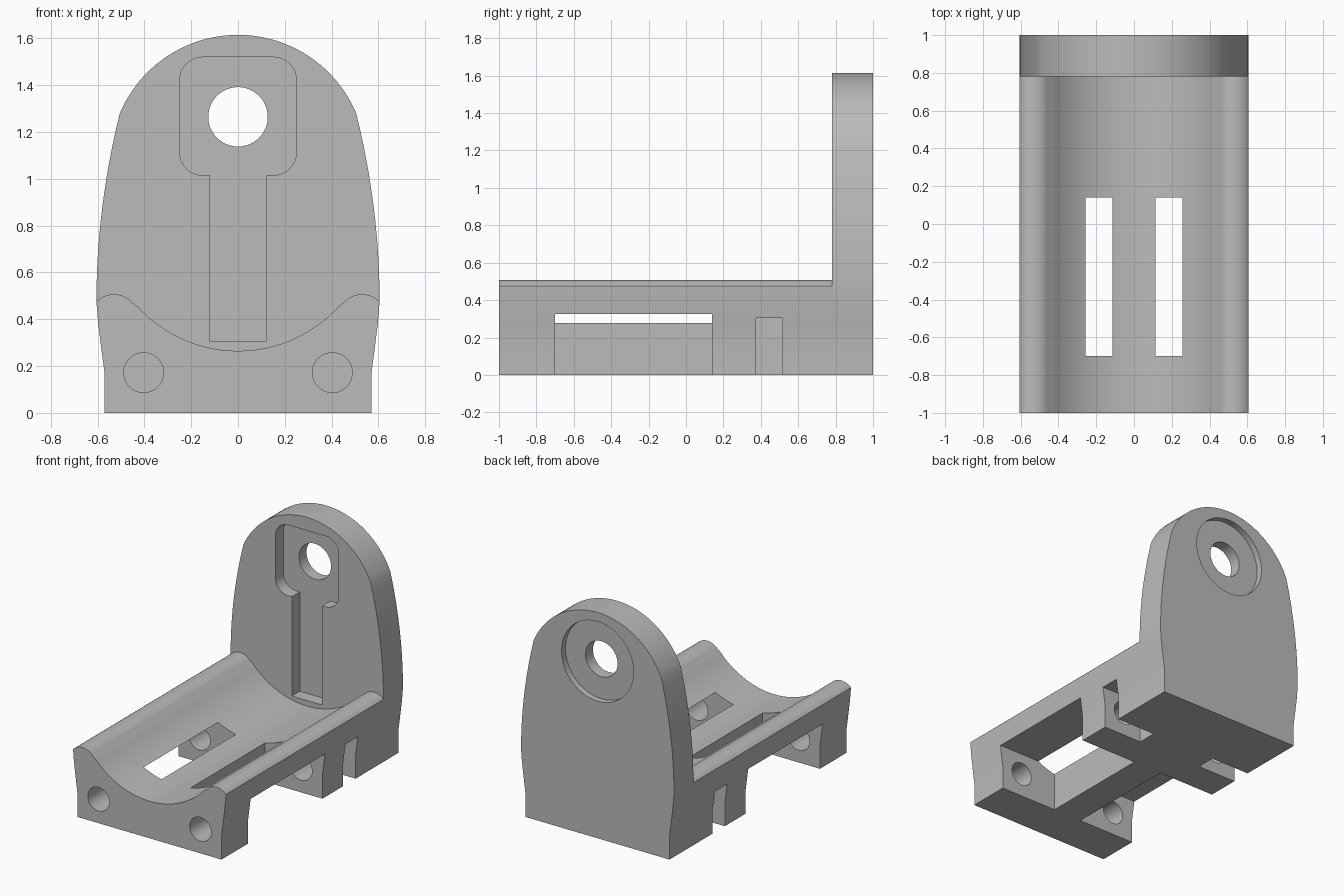
import bpy, bmesh
from math import sin, cos, pi, radians, atan2

if "Cube" in bpy.data.objects:
    bpy.data.objects.remove(bpy.data.objects["Cube"], do_unlink=True)

GREY = (0.5, 0.5, 0.5, 1)
mat = bpy.data.materials.new("plain grey")
mat.use_nodes = True
mat.diffuse_color = GREY
mat.node_tree.nodes["Principled BSDF"].inputs["Base Color"].default_value = GREY


def arc(cx, cz, r, start, end, n):
    """Points on an arc in the xz plane, angles in radians."""
    angles = [start + (end - start) * i / n for i in range(n + 1)]
    return [(cx + r * cos(a), cz + r * sin(a)) for a in angles]


def mirrored(right):
    """Close a right-hand outline, listed from bottom to top, with its mirror."""
    left = [(-x, z) for x, z in reversed(right) if x > 0.001]
    return right + left


def extrude(name, outline, y0, y1):
    """Solid with an xz outline, running from y0 to y1."""
    bm = bmesh.new()
    face = bm.faces.new([bm.verts.new((x, y0, z)) for x, z in outline])
    grown = bmesh.ops.extrude_face_region(bm, geom=[face])["geom"]
    verts = [v for v in grown if isinstance(v, bmesh.types.BMVert)]
    bmesh.ops.translate(bm, verts=verts, vec=(0, y1 - y0, 0))
    bmesh.ops.recalc_face_normals(bm, faces=bm.faces)
    mesh = bpy.data.meshes.new(name)
    bm.to_mesh(mesh)
    bm.free()
    mesh.materials.append(mat)
    obj = bpy.data.objects.new(name, mesh)
    bpy.context.collection.objects.link(obj)
    return obj


def box(x0, x1, z0, z1):
    return [(x0, z0), (x1, z0), (x1, z1), (x0, z1)]


def circle(x, z, r):
    return arc(x, z, r, 0, 2 * pi, 48)[:-1]


def finish(obj, cutters):
    """Cut the listed (outline, y0, y1) pockets out, then smooth the curves."""
    bpy.context.view_layer.objects.active = obj
    for outline, y0, y1 in cutters:
        cutter = extrude("cutter", outline, y0, y1)
        cutter.hide_render = True
        mod = obj.modifiers.new("cut", "BOOLEAN")
        mod.operation = "DIFFERENCE"
        mod.solver = "EXACT"
        mod.object = cutter
        bpy.ops.object.modifier_apply(modifier=mod.name)
        bpy.data.objects.remove(cutter, do_unlink=True)
    bpy.ops.object.select_all(action="DESELECT")
    obj.select_set(True)
    bpy.ops.object.shade_smooth_by_angle(angle=radians(25))


# Lower flank shared by the cradle and the end plate
flank = [(0.57, 0), (0.57, 0.17), (0.582, 0.26), (0.597, 0.38), (0.605, 0.475)]

# Cradle: rounded side ridges blending into a concave trough
SADDLE_Z, SADDLE_R = 0.845, 0.58
RIDGE_X, RIDGE_Z, RIDGE_R = 0.53, 0.402, 0.105
tangent = atan2(RIDGE_Z - SADDLE_Z, RIDGE_X)
ridge = arc(RIDGE_X, RIDGE_Z, RIDGE_R, radians(43), tangent + pi, 14)
trough = arc(0, SADDLE_Z, SADDLE_R, tangent, -pi / 2, 20)
cradle = extrude("cradle", mirrored(flank + ridge[1:] + trough[1:]), -1, 0.78)

# Side windows, nut slots and bolt holes, on both sides
cuts = []
for s in (-1, 1):
    cuts.append((box(s * 0.115, s * 0.8, -0.1, 0.325), -0.70, 0.14))
    cuts.append((box(s * 0.26, s * 0.8, -0.1, 0.305), 0.375, 0.515))
    cuts.append((circle(s * 0.403, 0.172, 0.085), -1.1, 0.45))
finish(cradle, cuts)

# End plate: gently tapering sides under a round crown
side = []
for i in range(1, 13):
    t = i / 12
    side.append((0.605 - 0.1 * t * t, 0.475 + 0.805 * t))
CROWN_Z, CROWN_R = 1.067, 0.548
crown = arc(0, CROWN_Z, CROWN_R, atan2(1.28 - CROWN_Z, 0.505), pi / 2, 20)
plate = extrude("end_plate", mirrored(flank + side + crown[1:]), 0.78, 1)

# Keyhole recess on the front, shaft hole, and round recess on the back
keyhole = [(0.12, 0.305), (0.12, 1.015)]
keyhole += arc(0.15, 1.115, 0.1, -pi / 2, 0, 8)
keyhole += arc(0.15, 1.42, 0.1, 0, pi / 2, 8)
finish(plate, [
    (mirrored(keyhole), 0.7, 0.87),
    (circle(0, 1.265, 0.285), 0.955, 1.1),
    (circle(0, 1.265, 0.127), 0.7, 1.1),
])
